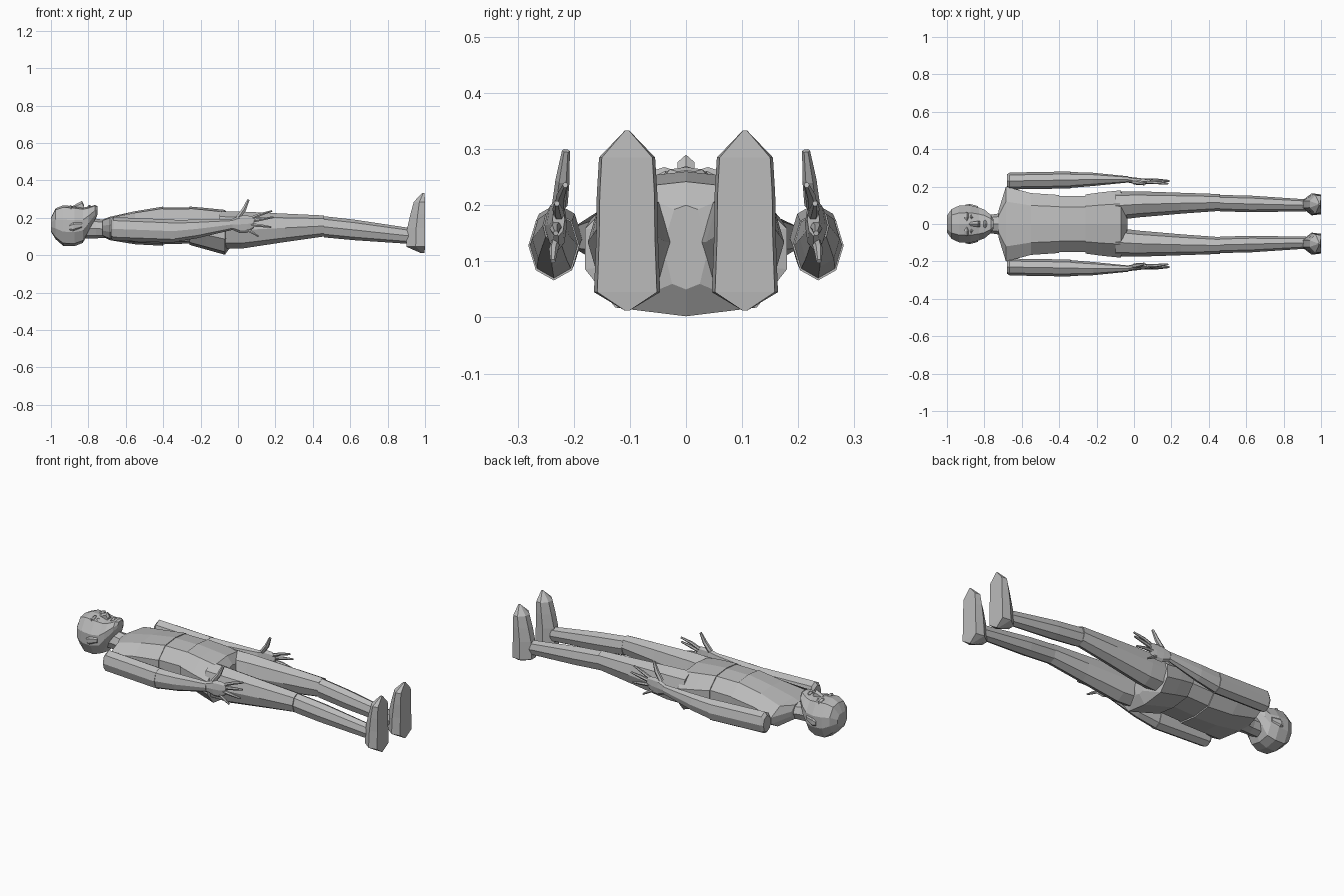
import bpy, bmesh, math
from mathutils import Vector

cube = bpy.data.objects.get("Cube")
if cube:
    bpy.data.objects.remove(cube, do_unlink=True)

grey = bpy.data.materials.new("plain_grey")
grey.use_nodes = True
grey.diffuse_color = (0.5, 0.5, 0.5, 1)
bsdf = next(n for n in grey.node_tree.nodes if n.type == 'BSDF_PRINCIPLED')
bsdf.inputs["Base Color"].default_value = (0.5, 0.5, 0.5, 1)
bsdf.inputs["Roughness"].default_value = 0.8


def loft(name, rings, mirror=False):
    """Skin a list of equal-length point rings, cap the ends."""
    bm = bmesh.new()
    loops = [[bm.verts.new(p) for p in r] for r in rings]
    n = len(loops[0])
    for a, b in zip(loops, loops[1:]):
        for i in range(n):
            j = (i + 1) % n
            bm.faces.new((a[i], a[j], b[j], b[i]))
    bm.faces.new(loops[0])
    bm.faces.new(loops[-1])
    bmesh.ops.recalc_face_normals(bm, faces=bm.faces)
    me = bpy.data.meshes.new(name)
    bm.to_mesh(me)
    bm.free()
    me.materials.append(grey)
    ob = bpy.data.objects.new(name, me)
    bpy.context.collection.objects.link(ob)
    if mirror:
        mod = ob.modifiers.new("Mirror", 'MIRROR')
        mod.use_axis = (False, True, False)
        mod.use_mirror_merge = False
    return ob


def polygon(n):
    return [(math.sin(2 * math.pi * i / n), math.cos(2 * math.pi * i / n)) for i in range(n)]


def body(name, sections, shape, mirror=False):
    """Loft along x; each section is (x, y0, y1, z0, z1)."""
    rings = []
    for x, y0, y1, z0, z1 in sections:
        rings.append([(x, (y0 + y1) / 2 + u * (y1 - y0) / 2,
                       (z0 + z1) / 2 + v * (z1 - z0) / 2) for u, v in shape])
    return loft(name, rings, mirror)


def tube(name, points, radii, n=6, mirror=True):
    """Loft round rings along a path."""
    pts = [Vector(p) for p in points]
    rings = []
    for i, p in enumerate(pts):
        d = (pts[min(i + 1, len(pts) - 1)] - pts[max(i - 1, 0)]).normalized()
        side = d.cross(Vector((0, 1, 0))).normalized()
        up = side.cross(d)
        rings.append([p + (side * u + up * v) * radii[i] for u, v in polygon(n)])
    return loft(name, rings, mirror)


def sym(sections):
    """Sections centred on y = 0, given as (x, half width, z0, z1)."""
    return [(x, -h, h, a, b) for x, h, a, b in sections]


half = [(0, 1), (0.6, 0.9), (1, 0.3), (1, -0.3), (0.7, -0.87), (0, -1)]
trunk = half + [(-u, v) for u, v in half[-2:0:-1]]

# Trunk: chest, waist and hips
body("chest", sym([(-0.725, 0.07, 0.10, 0.19), (-0.685, 0.20, 0.08, 0.205),
                   (-0.55, 0.165, 0.058, 0.235), (-0.40, 0.155, 0.05, 0.26)]), trunk)
body("waist", sym([(-0.40, 0.151, 0.058, 0.256), (-0.26, 0.151, 0.062, 0.256)]), trunk)
body("hips", sym([(-0.26, 0.158, 0.055, 0.26), (-0.17, 0.17, 0.03, 0.252),
                  (-0.07, 0.18, 0.002, 0.242), (-0.035, 0.035, 0.05, 0.20)]), trunk)

# Legs
body("thighs", [(-0.10, 0.02, 0.175, 0.035, 0.235), (0.02, 0.035, 0.175, 0.035, 0.233),
                (0.25, 0.055, 0.167, 0.07, 0.222), (0.46, 0.07, 0.16, 0.10, 0.212)],
     polygon(8), True)
body("shins", [(0.46, 0.068, 0.155, 0.095, 0.208), (0.62, 0.063, 0.152, 0.08, 0.19),
               (0.92, 0.068, 0.132, 0.06, 0.145)], polygon(8), True)

# Feet, lofted upward from heel to toe
foot = [(0.012, 0.975, 0.997, 0.004), (0.045, 0.90, 1.0, 0.059), (0.145, 0.905, 1.0, 0.055),
        (0.22, 0.922, 1.0, 0.054), (0.285, 0.94, 1.0, 0.05), (0.333, 0.985, 0.997, 0.004)]
loft("feet", [[(x1, 0.105 - h * 0.9, z), (x0 * 0.5 + x1 * 0.5, 0.105 - h, z),
               (x0, 0.105 - h * 0.35, z), (x0, 0.105 + h * 0.35, z),
               (x0 * 0.5 + x1 * 0.5, 0.105 + h, z), (x1, 0.105 + h * 0.9, z)]
              for z, x0, x1, h in foot], True)

# Arms
body("upper_arms", [(-0.68, 0.195, 0.265, 0.09, 0.185), (-0.665, 0.185, 0.275, 0.078, 0.203),
                    (-0.34, 0.19, 0.281, 0.066, 0.19)], polygon(8), True)
body("forearms", [(-0.34, 0.193, 0.278, 0.07, 0.188), (-0.22, 0.203, 0.274, 0.09, 0.19),
                  (-0.03, 0.222, 0.255, 0.135, 0.193)], polygon(8), True)

# Hands: palm, thumb and four fingers as (name, base, knuckle, tip)
body("palms", [(-0.04, 0.224, 0.253, 0.14, 0.19), (0.01, 0.212, 0.248, 0.118, 0.212),
               (0.05, 0.212, 0.243, 0.12, 0.212), (0.085, 0.216, 0.238, 0.145, 0.205)],
     polygon(8), True)
digits = [("thumbs", (0.0, 0.225, 0.20), (0.033, 0.22, 0.245), (0.056, 0.214, 0.297), 0.014),
          ("index_fingers", (0.07, 0.224, 0.197), (0.12, 0.222, 0.218), (0.182, 0.215, 0.236), 0.010),
          ("middle_fingers", (0.075, 0.226, 0.182), (0.13, 0.229, 0.193), (0.19, 0.23, 0.203), 0.010),
          ("ring_fingers", (0.07, 0.23, 0.162), (0.12, 0.234, 0.158), (0.178, 0.232, 0.150), 0.010),
          ("little_fingers", (0.04, 0.23, 0.14), (0.075, 0.236, 0.122), (0.11, 0.237, 0.10), 0.009)]
for name, a, b, c, r in digits:
    tube(name, [a, b, c], [r, r * 0.9, r * 0.5])

# Neck and head, face upward
body("neck", sym([(-0.82, 0.05, 0.09, 0.20), (-0.76, 0.05, 0.09, 0.195),
                  (-0.69, 0.062, 0.092, 0.185)]), polygon(8))
body("head", sym([(-1.0, 0.045, 0.125, 0.20), (-0.975, 0.08, 0.085, 0.25),
                  (-0.935, 0.098, 0.05, 0.266), (-0.875, 0.10, 0.048, 0.262),
                  (-0.83, 0.088, 0.065, 0.255), (-0.80, 0.077, 0.12, 0.258),
                  (-0.765, 0.048, 0.185, 0.268), (-0.752, 0.025, 0.215, 0.262)]), trunk)

# Face details
body("nose", sym([(-0.885, 0.010, 0.235, 0.262), (-0.835, 0.018, 0.235, 0.290),
                  (-0.823, 0.017, 0.235, 0.268)]), polygon(6))
body("lips", sym([(-0.805, 0.018, 0.24, 0.262), (-0.797, 0.026, 0.235, 0.270),
                  (-0.787, 0.016, 0.24, 0.264)]), polygon(6))
body("brows", [(-0.905, 0.015, 0.06, 0.235, 0.262), (-0.893, 0.01, 0.068, 0.235, 0.268),
               (-0.885, 0.014, 0.06, 0.235, 0.258)], polygon(6), True)
body("eyes", [(-0.878, 0.026, 0.046, 0.235, 0.255), (-0.87, 0.022, 0.052, 0.235, 0.261),
              (-0.86, 0.026, 0.046, 0.235, 0.254)], polygon(6), True)
body("ears", [(-0.90, 0.088, 0.104, 0.13, 0.165), (-0.88, 0.085, 0.110, 0.125, 0.178),
              (-0.835, 0.078, 0.097, 0.145, 0.175)], polygon(6), True)
